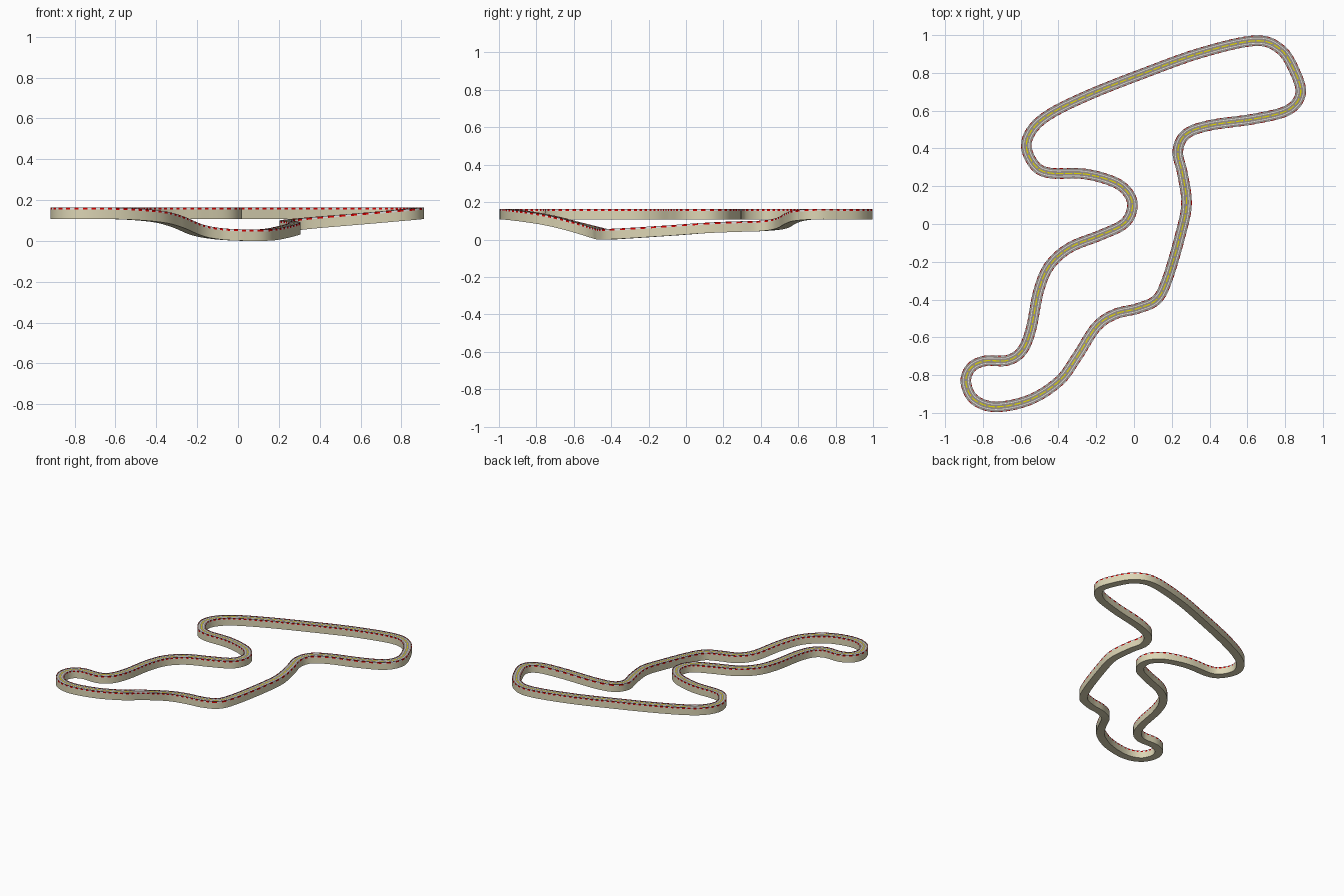
import bpy, bmesh, math
from mathutils import Vector

if "Cube" in bpy.data.objects:
    bpy.data.objects.remove(bpy.data.objects["Cube"])

HIGH = 0.11          # underside height on the level part of the circuit
HALF = 0.028         # half width of the track
THICK = 0.056        # depth of the track body
KERB_IN = 0.0245     # inner edge of the kerbs

# Centreline: x, y and, where the track is lower, underside height
upper = [(.64, .97), (.35, .905), (.03, .79), (-.235, .685), (-.435, .588),
         (-.535, .505), (-.57, .41), (-.525, .31), (-.445, .27), (-.26, .265),
         (-.10, .22), (-.025, .155), (-.01, .08), (-.055, 0), (-.18, -.06),
         (-.34, -.125), (-.447, -.22), (-.505, -.355), (-.545, -.555),
         (-.592, -.67), (-.67, -.722), (-.79, -.725), (-.865, -.763),
         (-.89, -.84), (-.845, -.93), (-.73, -.968)]
lower = [(-.55, -.93, .107), (-.395, -.83, .094), (-.30, -.70, .070),
         (-.20, -.545, .029), (-.10, -.477, .010), (.02, -.447, .003),
         (.12, -.40, .003), (.177, -.29, .009), (.245, -.06, .024),
         (.278, .105, .036), (.257, .265, .043), (.232, .385, .046),
         (.275, .475, .054), (.40, .522, .066), (.64, .557, .086),
         (.815, .603, .102), (.882, .69, .11), (.85, .81, .11), (.775, .925, .11)]
pts = [Vector((p[0], p[1], HIGH)) for p in upper] + [Vector(p) for p in lower]


def spline(points, steps=24):
    out, n = [], len(points)
    for i in range(n):
        a, b, c, d = (points[(i + k) % n] for k in (-1, 0, 1, 2))
        for s in range(steps):
            t = s / steps
            out.append(0.5 * (2 * b + (c - a) * t + (2 * a - 5 * b + 4 * c - d) * t * t
                              + (3 * b - a - 3 * c + d) * t ** 3))
    return out


def resample(points, count):
    dist = [0.0]
    closed = points + points[:1]
    for a, b in zip(closed, closed[1:]):
        dist.append(dist[-1] + (b - a).length)
    out, j = [], 0
    for i in range(count):
        d = dist[-1] * i / count
        while dist[j + 1] < d:
            j += 1
        out.append(closed[j].lerp(closed[j + 1], (d - dist[j]) / (dist[j + 1] - dist[j])))
    return out


COUNT = 720
path = resample(spline(pts), COUNT)
low = min(p.z for p in path)
path = [Vector((p.x, p.y, p.z - low)) for p in path]
sides = []
for i in range(COUNT):
    t = path[(i + 1) % COUNT] - path[i - 1]
    sides.append(Vector((t.y, -t.x, 0)).normalized())


def material(name, rgb):
    m = bpy.data.materials.new(name)
    m.diffuse_color = (*rgb, 1)
    m.use_nodes = True
    m.node_tree.nodes["Principled BSDF"].inputs["Base Color"].default_value = m.diffuse_color
    return m


sand = material("sand wall", (.72, .67, .46))
asphalt = material("grey asphalt", (.31, .275, .25))
yellow = material("yellow line", (.75, .68, .0))
red = material("kerb red", (.7, .0, .0))
white = material("white paint", (.8, .8, .8))


def sweep(name, profile, mats, closed=False, rule=lambda i: 0):
    """Carry a profile of (sideways, up) points around the circuit."""
    bm = bmesh.new()
    rings = [[bm.verts.new(p + s * u + Vector((0, 0, h))) for u, h in profile]
             for p, s in zip(path, sides)]
    k = len(profile)
    for i in range(COUNT):
        r, q = rings[i], rings[(i + 1) % COUNT]
        for j in range(k if closed else k - 1):
            f = bm.faces.new((r[j], q[j], q[(j + 1) % k], r[(j + 1) % k]))
            f.material_index = rule(i)
    if closed:
        bmesh.ops.recalc_face_normals(bm, faces=bm.faces)
    else:
        bm.normal_update()
        if sum(f.normal.z for f in bm.faces) < 0:
            bmesh.ops.reverse_faces(bm, faces=bm.faces)
    me = bpy.data.meshes.new(name)
    bm.to_mesh(me)
    bm.free()
    for m in mats:
        me.materials.append(m)
    ob = bpy.data.objects.new(name, me)
    bpy.context.collection.objects.link(ob)
    bpy.ops.object.select_all(action='DESELECT')
    ob.select_set(True)
    bpy.context.view_layer.objects.active = ob
    bpy.ops.object.shade_smooth_by_angle(angle=math.radians(30))
    return ob


def stripe(i):
    """Kerb stripes, longer on the low eastern stretch."""
    p = path[i]
    n = 3 if p.z < HIGH - low - .003 and p.x > .1 else 2
    return i // n % 2


# Solid body of the circuit
body_top = THICK - 0.01
sweep("track_body", [(-HALF, 0), (HALF, 0), (HALF, body_top), (-HALF, body_top)],
      [sand], closed=True)

# Road surface, set a little below the kerbs, with a dashed centre line
road_top = THICK - .003
sweep("road_surface", [(-KERB_IN, body_top), (KERB_IN, body_top),
                       (KERB_IN, road_top), (-KERB_IN, road_top)],
      [asphalt], closed=True)
sweep("centre_line", [(-.003, road_top + .001), (.003, road_top + .001)],
      [yellow, asphalt], rule=lambda i: int(i % 5 == 4))

for side, label in ((-1, "left"), (1, "right")):
    # White lane lines
    sweep(label + "_lane_line", [(side * .012, road_top + .001),
                                 (side * .0155, road_top + .001)], [white])
    # Striped kerbs along both edges
    sweep(label + "_kerb", [(side * KERB_IN, body_top), (side * HALF, body_top),
                            (side * HALF, THICK), (side * KERB_IN, THICK)],
          [red, white], closed=True, rule=stripe)
